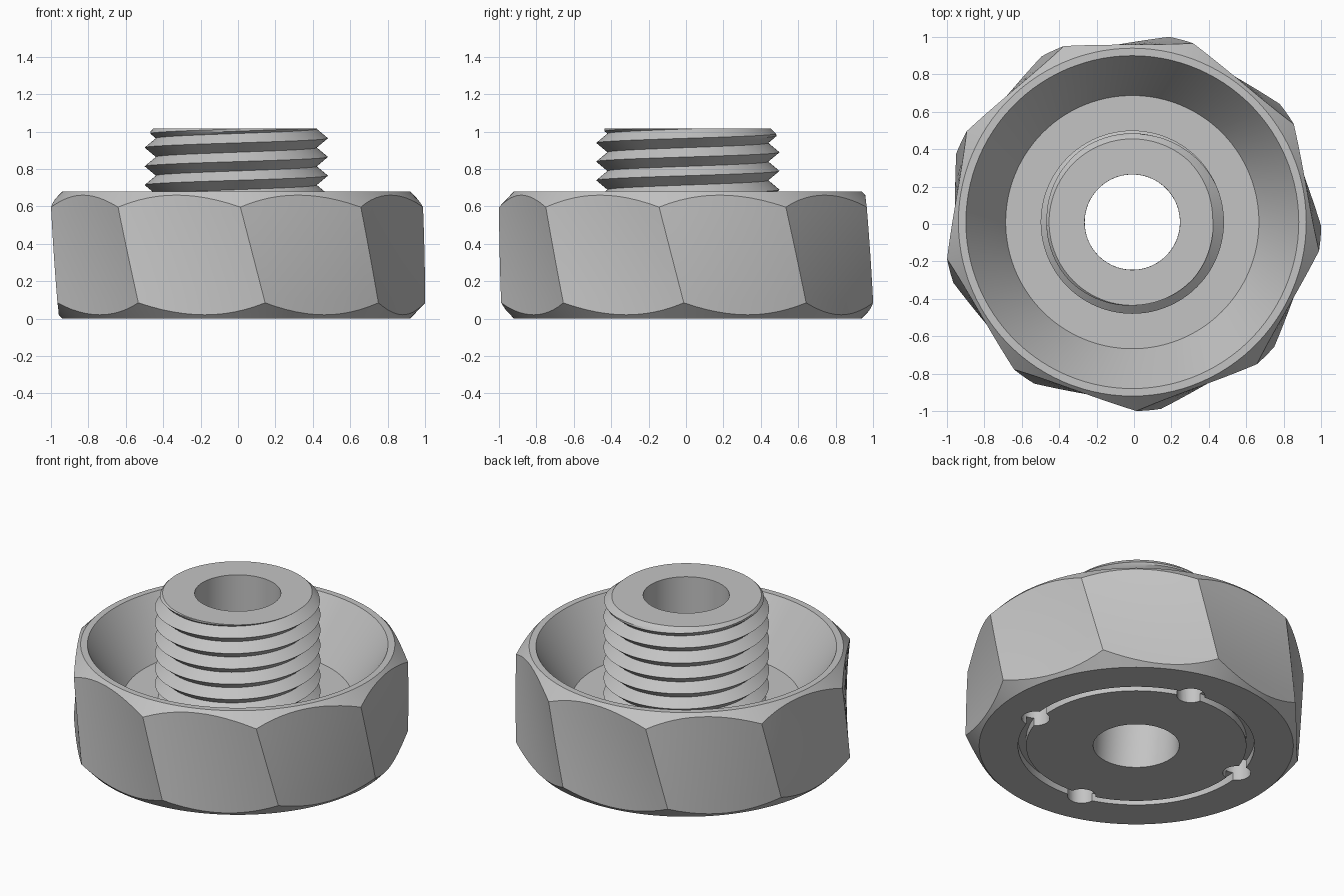
import bpy
import bmesh
from math import cos, sin, tau, radians, pi

cube = bpy.data.objects.get("Cube")
if cube:
    bpy.data.objects.remove(cube)

CENTRE = (-0.009, 0.01)
HEIGHT, FLOOR, TOP = 0.68, 0.34, 1.015
BORE = 0.255

steel = bpy.data.materials.new("plain_grey")
steel.use_nodes = True
grey = (0.55, 0.55, 0.55, 1)
steel.diffuse_color = grey
steel.node_tree.nodes["Principled BSDF"].inputs["Base Color"].default_value = grey


def point(r, angle, z):
    return (CENTRE[0] + r * cos(angle), CENTRE[1] + r * sin(angle), z)


def add_object(name, bm):
    bmesh.ops.recalc_face_normals(bm, faces=bm.faces[:])
    mesh = bpy.data.meshes.new(name)
    bm.to_mesh(mesh)
    bm.free()
    mesh.materials.append(steel)
    ob = bpy.data.objects.new(name, mesh)
    bpy.context.collection.objects.link(ob)
    return ob


def skin(name, columns, close_rows):
    """Join neighbouring columns of points with quads and weld the seams."""
    bm = bmesh.new()
    grid = [[bm.verts.new(p) for p in col] for col in columns]
    rows = len(grid[0])
    for a, b in zip(grid, grid[1:]):
        for j in range(rows if close_rows else rows - 1):
            k = (j + 1) % rows
            bm.faces.new((a[j], b[j], b[k], a[k]))
    bmesh.ops.remove_doubles(bm, verts=bm.verts[:], dist=1e-5)
    bmesh.ops.dissolve_degenerate(bm, edges=bm.edges[:], dist=1e-5)
    return add_object(name, bm)


# Nut body: twisted nine-sided prism with turned chamfers and a dished top
SIDES, PER_SIDE, LEVELS = 9, 12, 8
CORNER, RIM, SLOPE = 1.01, 0.93, 0.95


def twist(z):
    return radians(280) - radians(10) * z / HEIGHT


def body_column(i):
    u = tau * i / (SIDES * PER_SIDE)
    half = pi / SIDES
    r = CORNER * cos(half) / cos(u % (2 * half) - half)
    if i % PER_SIDE == 0:
        r = CORNER
    chamfer = (r - RIM) / SLOPE
    low, high = chamfer, HEIGHT - chamfer
    profile = [(RIM, 0)]
    profile += [(r, low + (high - low) * k / LEVELS) for k in range(LEVELS + 1)]
    profile += [(RIM, HEIGHT), (0.89, HEIGHT), (0.677, FLOOR), (BORE, FLOOR)]
    # underside with its ring groove
    profile += [(BORE, 0), (0.652, 0), (0.652, 0.05), (0.70, 0.05), (0.70, 0)]
    return [point(pr, u + twist(pz), pz) for pr, pz in profile]


body = skin("nut_body", [body_column(i) for i in range(SIDES * PER_SIDE + 1)], True)

# Four blind holes along the groove
bm = bmesh.new()
for k in range(4):
    made = bmesh.ops.create_cone(bm, cap_ends=True, segments=32, radius1=0.083,
                                 radius2=0.083, depth=0.3)
    bmesh.ops.translate(bm, verts=made["verts"],
                        vec=point(0.677, radians(78.5 + 90 * k), 0))
cutter = add_object("hole_cutter", bm)
cutter.hide_render = True
cut = body.modifiers.new("holes", "BOOLEAN")
cut.operation = "DIFFERENCE"
cut.solver = "EXACT"
cut.object = cutter
bpy.context.view_layer.objects.active = body
bpy.ops.object.modifier_apply(modifier=cut.name)
bpy.data.objects.remove(cutter)

# Threaded stud: right-hand V thread, chamfered end, through bore
PITCH, MAJOR, MINOR = 0.1, 0.49, 0.43
STEPS, TURN = 8, 96
PEAK = 0.864   # height of one crest at angle zero


def thread_radius(z, angle):
    phase = ((z - PEAK) / PITCH - angle / tau) % 1
    off = 2 * min(phase, 1 - phase)
    r = MAJOR - (MAJOR - MINOR) * off
    return min(r, 0.445 + TOP - z)


def stud_column(i):
    angle = tau * i / TURN
    col = [point(BORE, angle, FLOOR)]
    for k in range(-8 * STEPS, 4 * STEPS):
        z = PEAK + PITCH * (k / STEPS + i / TURN)
        z = min(max(z, FLOOR), TOP)
        col.append(point(thread_radius(z, angle), angle, z))
    col.append(point(BORE, angle, TOP))
    return col


stud = skin("threaded_stud", [stud_column(i) for i in range(TURN + 1)], True)

# Smooth shading with crisp edges
for ob in (body, stud):
    bpy.ops.object.select_all(action="DESELECT")
    ob.select_set(True)
    bpy.context.view_layer.objects.active = ob
    bpy.ops.object.shade_smooth_by_angle(angle=radians(25))
